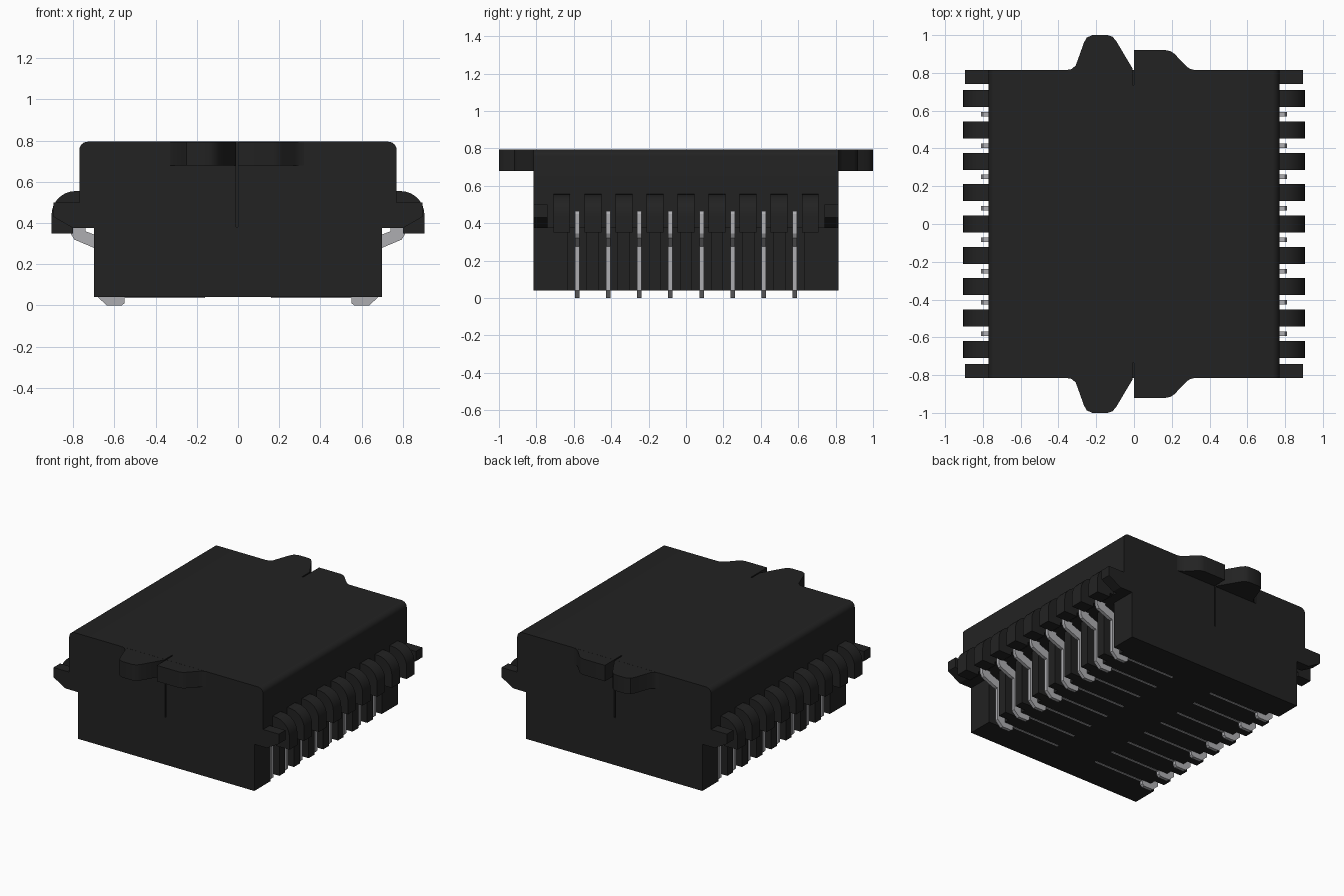
import bpy, bmesh, math

if "Cube" in bpy.data.objects:
    bpy.data.objects.remove(bpy.data.objects["Cube"])


def material(name, rgb):
    m = bpy.data.materials.new(name)
    m.diffuse_color = (*rgb, 1)
    m.use_nodes = True
    m.node_tree.nodes["Principled BSDF"].inputs["Base Color"].default_value = m.diffuse_color
    return m


BLACK = material("black plastic", (0.016, 0.016, 0.016))
METAL = material("grey metal", (0.42, 0.42, 0.44))


def build(name, prisms, mat, axis="y", smooth=True):
    """One object from extruded profiles: (points, low, high) along an axis."""
    bm = bmesh.new()
    for pts, lo, hi in prisms:
        def place(p, t):
            return (p[0], t, p[1]) if axis == "y" else (p[0], p[1], t)
        a = [bm.verts.new(place(p, lo)) for p in pts]
        b = [bm.verts.new(place(p, hi)) for p in pts]
        bm.faces.new(a)
        bm.faces.new(b[::-1])
        for i in range(len(pts)):
            j = (i + 1) % len(pts)
            bm.faces.new((a[j], a[i], b[i], b[j]))
    bmesh.ops.recalc_face_normals(bm, faces=bm.faces)
    me = bpy.data.meshes.new(name)
    bm.to_mesh(me)
    bm.free()
    me.materials.append(mat)
    ob = bpy.data.objects.new(name, me)
    bpy.context.collection.objects.link(ob)
    if smooth:
        bpy.ops.object.select_all(action="DESELECT")
        ob.select_set(True)
        bpy.context.view_layer.objects.active = ob
        bpy.ops.object.shade_smooth_by_angle(angle=math.radians(32))
    return ob


def arc(cx, cy, rx, ry, a0, a1, n=6):
    return [(cx + rx * math.cos(math.radians(a0 + (a1 - a0) * i / n)),
             cy + ry * math.sin(math.radians(a0 + (a1 - a0) * i / n)))
            for i in range(n + 1)]


def rect(x0, x1, y0, y1):
    return [(x0, y0), (x1, y0), (x1, y1), (x0, y1)]


def flip_x(pts):
    return [(-x, y) for x, y in pts]


def both_sides(prisms):
    return prisms + [(flip_x(p), a, b) for p, a, b in prisms]


PITCH = 0.166
pin_y = [(i - 3.5) * PITCH for i in range(8)]
fin_y = [(i - 4) * PITCH for i in range(9)]
END = 0.815

# upper housing with rounded top edges and a thin slit in each end
upper = [(-0.77, 0.375), (0.77, 0.375)] + arc(0.73, 0.755, 0.04, 0.04, 0, 90)
upper += arc(-0.73, 0.755, 0.04, 0.04, 90, 180)
body = build("upper_housing", [(upper, -END, END)], BLACK)
slit = build("slit_cutter", [(rect(-0.009, 0, 0.375 - 0.1, 0.9), s * 0.775 - 0.04, s * 0.775 + 0.06 * 1)
                             for s in (1,)] +
             [(rect(-0.009, 0, 0.275, 0.9), -0.835, -0.735)], BLACK, smooth=False)
slit.hide_render = True
slit.hide_set(True)
cut = body.modifiers.new("end_slits", "BOOLEAN")
cut.operation = "DIFFERENCE"
cut.solver = "EXACT"
cut.object = slit

# lower housing: core, solid ends, and ribs that leave a groove for each pin
low = [(rect(-0.62, 0.62, 0.04, 0.38), -END, END)]
ribs = [(rect(0.60, 0.70, 0.04, 0.38), y - 0.033, y + 0.033) for y in fin_y[1:-1]]
ribs += [(rect(0.60, 0.70, 0.04, 0.38), 0.632, END),
         (rect(0.60, 0.70, 0.04, 0.38), -END, -0.632)]
build("lower_housing", low + both_sides(ribs), BLACK, smooth=False)

# round-shouldered side fins
fin = [(0.72, 0.378), (0.80, 0.378), (0.80, 0.35), (0.905, 0.35)]
fin += arc(0.79, 0.44, 0.115, 0.115, 0, 90, 8) + [(0.72, 0.555)]
build("side_fins", both_sides([(fin, y - 0.045, y + 0.045) for y in fin_y]), BLACK)

# corner lugs with a sloped underside
lug = [(0.72, 0.375), (0.80, 0.375), (0.895, 0.43), (0.895, 0.50), (0.72, 0.50)]
build("corner_lugs", both_sides([(lug, 0.74, END), (lug, -END, -0.74)]), BLACK, smooth=False)

# interlocking end tabs: a long one and a short one, repeated front and back
long_tab = [(-0.36, 0.78), (-0.36, 0.815), (-0.33, 0.82), (-0.308, 0.84), (-0.265, 0.96),
            (-0.25, 0.987), (-0.22, 1.0), (-0.14, 1.0), (-0.115, 0.992), (-0.095, 0.97),
            (-0.009, 0.825), (-0.009, 0.78)]
short_tab = [(0.0, 0.78), (0.0, 0.92), (0.17, 0.92), (0.195, 0.914), (0.215, 0.90),
             (0.275, 0.837), (0.295, 0.822), (0.32, 0.815), (0.32, 0.78)]
tabs = [([(x, s * y) for x, y in t], 0.68, 0.7945)
        for t in (long_tab, short_tab) for s in (1, -1)]
build("end_tabs", tabs, BLACK, axis="z")

# bent contact pins: shoulder, leg in the groove, foot under the housing
shoulder = [(0.66, 0.27), (0.70, 0.28), (0.795, 0.32), (0.81, 0.345), (0.81, 0.45),
            (0.80, 0.465), (0.74, 0.465), (0.74, 0.36), (0.66, 0.33)]
leg = rect(0.615, 0.68, 0.04, 0.33)
foot = [(0.55, 0.045), (0.55, 0.012), (0.565, 0.0), (0.637, 0.0), (0.68, 0.04), (0.68, 0.045)]
build("contact_pins", both_sides([(p, y - 0.012, y + 0.012)
                                  for y in pin_y for p in (shoulder, leg, foot)]),
      METAL, smooth=False)

# thin contact strips flush with the underside
build("bottom_strips", both_sides([(rect(0.16, 0.56, 0.037, 0.043), y - 0.007, y + 0.007)
                                   for y in pin_y]), METAL, smooth=False)
